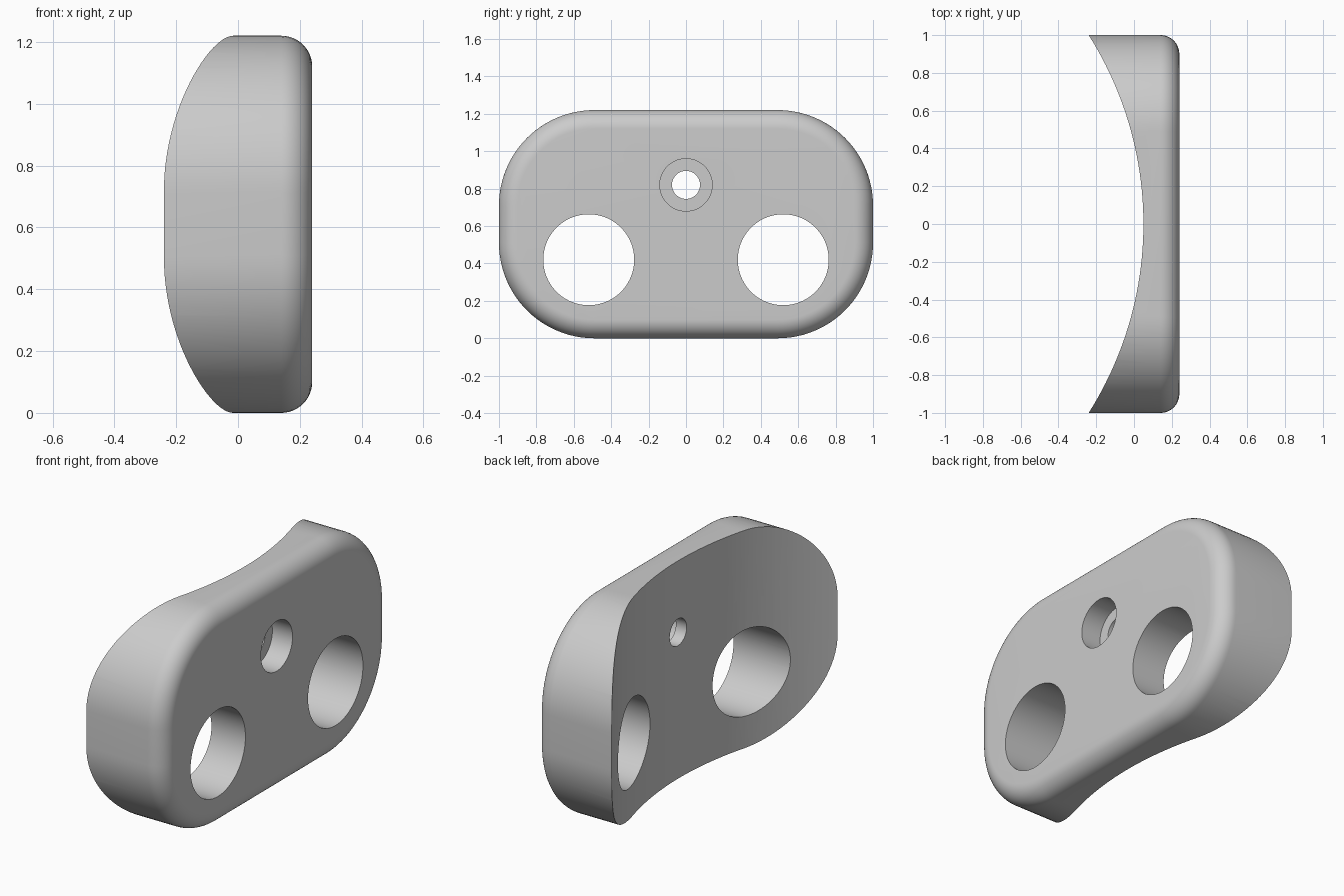
import bpy, bmesh, math
from mathutils import Matrix

cube = bpy.data.objects.get("Cube")
if cube:
    bpy.data.objects.remove(cube, do_unlink=True)

HALF_WIDTH, HEIGHT, CORNER = 1.0, 1.22, 0.51
FRONT_X, FILLET, HOLLOW_R, WEB_X = 0.24, 0.1, 1.87, 0.05

grey = bpy.data.materials.new("light_grey")
grey.use_nodes = True
grey.diffuse_color = (0.6, 0.6, 0.6, 1)
grey.node_tree.nodes["Principled BSDF"].inputs["Base Color"].default_value = (0.6, 0.6, 0.6, 1)


def make_object(name, bm):
    bmesh.ops.recalc_face_normals(bm, faces=bm.faces)
    mesh = bpy.data.meshes.new(name)
    bm.to_mesh(mesh)
    bm.free()
    mesh.materials.append(grey)
    obj = bpy.data.objects.new(name, mesh)
    bpy.context.collection.objects.link(obj)
    return obj


def outline(x, inset, steps=24):
    """Rounded rectangle across the plate, shrunk by inset."""
    r = CORNER - inset
    points = []
    for corner, (sy, sz) in enumerate([(1, 1), (-1, 1), (-1, -1), (1, -1)]):
        for i in range(steps + 1):
            a = math.pi / 2 * (corner + i / steps)
            points.append((x, sy * (HALF_WIDTH - CORNER) + r * math.cos(a),
                           HEIGHT / 2 + sz * (HEIGHT / 2 - CORNER) + r * math.sin(a)))
    return points


def cylinder(name, radius, depth, matrix, segments=96):
    bm = bmesh.new()
    bmesh.ops.create_cone(bm, cap_ends=True, segments=segments, radius1=radius,
                          radius2=radius, depth=depth, matrix=matrix)
    obj = make_object(name, bm)
    obj.hide_render = True
    return obj


def bore(name, y, z, radius, x_from):
    """Cutter along x, from x_from out past the flat face."""
    x_to = 0.5
    place = Matrix.Translation(((x_from + x_to) / 2, y, z)) @ Matrix.Rotation(math.pi / 2, 4, "Y")
    return cylinder(name, radius, x_to - x_from, place)


# Plate with a rounded rim around its flat face
bm = bmesh.new()
rings = [outline(-0.35, 0)]
for i in range(13):
    a = math.pi / 2 * i / 12
    rings.append(outline(FRONT_X - FILLET * (1 - math.sin(a)), FILLET * (1 - math.cos(a))))
loops = [[bm.verts.new(p) for p in ring] for ring in rings]
for low, high in zip(loops, loops[1:]):
    for i in range(len(low)):
        j = (i + 1) % len(low)
        bm.faces.new((low[i], low[j], high[j], high[i]))
bm.faces.new(loops[0])
bm.faces.new(loops[-1])
plate = make_object("curved_plate", bm)

# Hollow back, two large holes and a counterbored screw hole
cutters = [
    cylinder("hollow_cutter", HOLLOW_R, 3,
             Matrix.Translation((WEB_X - HOLLOW_R, 0, HEIGHT / 2)), 256),
    bore("left_hole_cutter", 0.52, 0.42, 0.243, -0.6),
    bore("right_hole_cutter", -0.52, 0.42, 0.243, -0.6),
    bore("screw_hole_cutter", 0, 0.82, 0.075, -0.6),
    bore("counterbore_cutter", 0, 0.82, 0.14, FRONT_X - 0.125),
]
bpy.context.view_layer.objects.active = plate
for cutter in cutters:
    mod = plate.modifiers.new(cutter.name, "BOOLEAN")
    mod.operation, mod.solver, mod.object = "DIFFERENCE", "EXACT", cutter
    bpy.ops.object.modifier_apply(modifier=mod.name)
for cutter in cutters:
    bpy.data.objects.remove(cutter, do_unlink=True)

bpy.ops.object.select_all(action="DESELECT")
plate.select_set(True)
bpy.ops.object.shade_smooth_by_angle(angle=math.radians(30))
